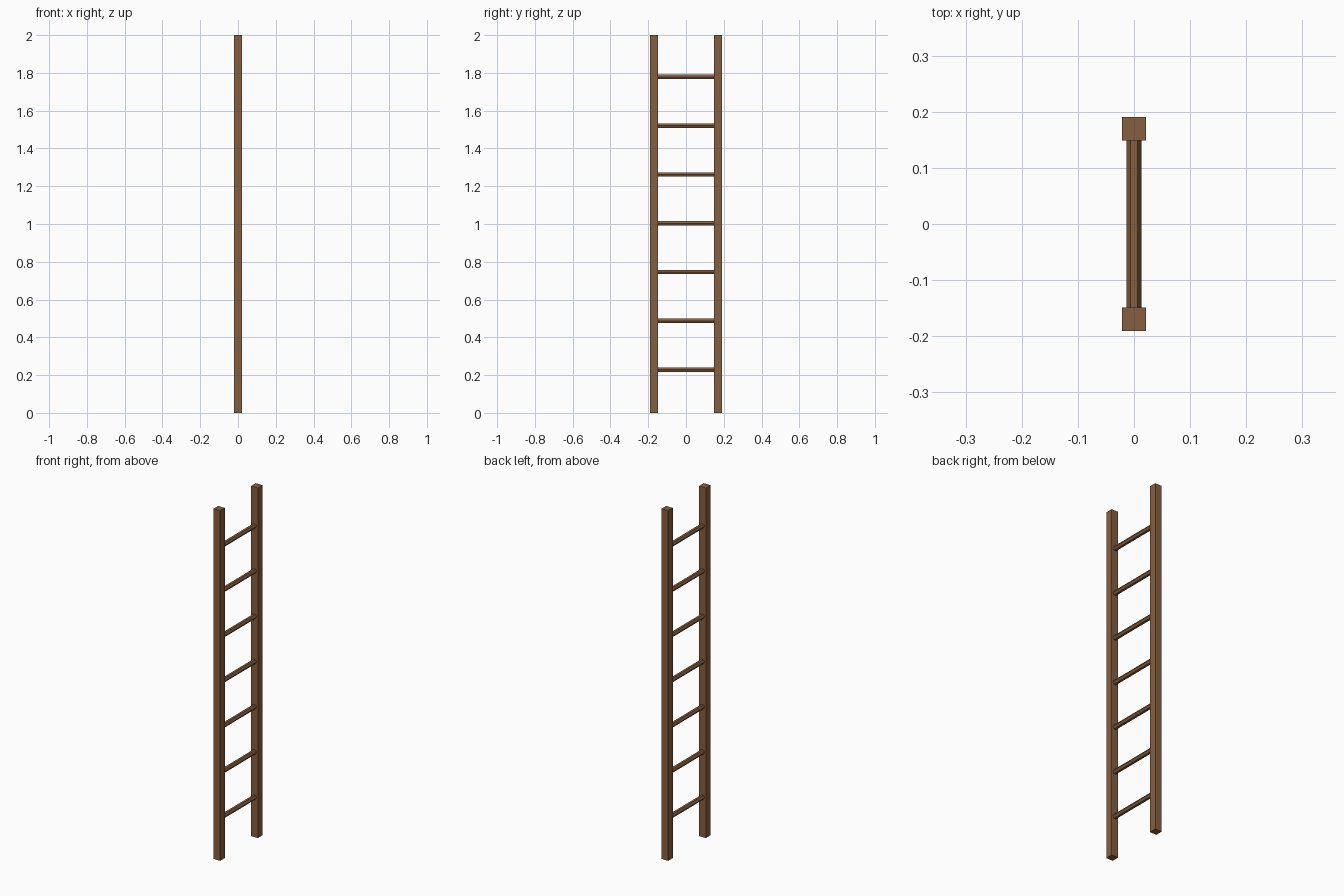
import bpy, math

if "Cube" in bpy.data.objects:
    bpy.data.objects.remove(bpy.data.objects["Cube"])

wood = bpy.data.materials.new("wood")
wood.diffuse_color = (0.24, 0.115, 0.05, 1)
wood.use_nodes = True
wood.node_tree.nodes["Principled BSDF"].inputs["Base Color"].default_value = wood.diffuse_color

RAIL_Y, RAIL_W, HEIGHT = 0.17, 0.042, 2.0


def finish(name):
    ob = bpy.context.object
    ob.name = name
    bpy.ops.object.transform_apply(location=False, rotation=True, scale=True)
    ob.data.materials.append(wood)


# Square side rails
for side, name in ((-1, "rail_front"), (1, "rail_back")):
    bpy.ops.mesh.primitive_cube_add(size=1, location=(0, side * RAIL_Y, HEIGHT / 2))
    bpy.context.object.scale = (RAIL_W, RAIL_W, HEIGHT)
    finish(name)

# Six-sided rungs, flat on top, points facing +-x
for i in range(7):
    bpy.ops.mesh.primitive_cylinder_add(
        vertices=6, radius=0.0132, depth=0.32,
        location=(0, 0, 0.229 + 0.2583 * i),
        rotation=(math.pi / 2, 0, 0))
    ob = bpy.context.object
    ob.rotation_euler = (math.pi / 2, math.pi / 6, 0)
    finish(f"rung_{i + 1}")
